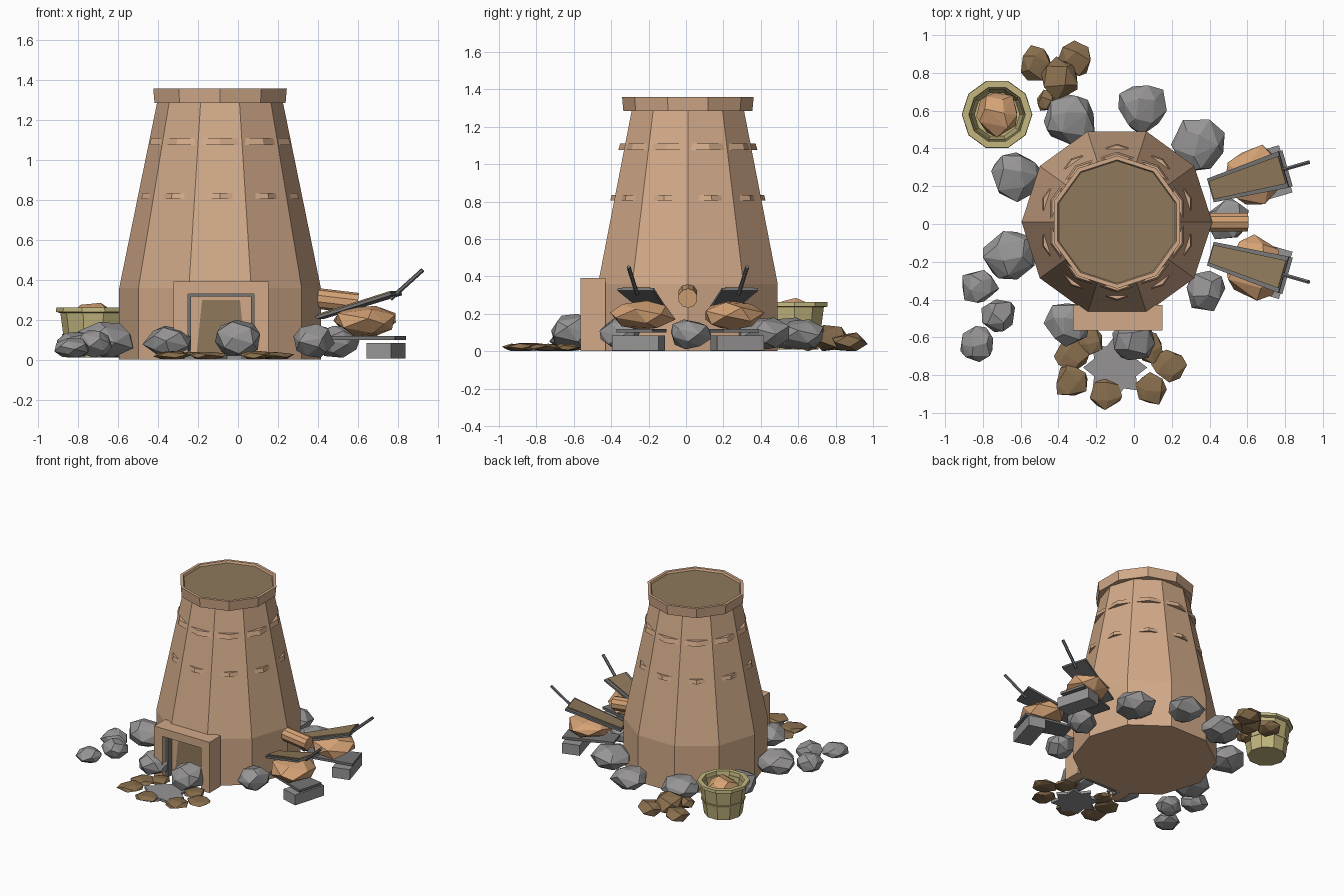
import bpy, bmesh, math, random
from mathutils import Vector, Matrix

random.seed(7)
cube = bpy.data.objects.get("Cube")
if cube:
    bpy.data.objects.remove(cube, do_unlink=True)


def material(name, *rgb):
    lin = [(c / 255 / 12.92) if c < 11 else ((c / 255 + 0.055) / 1.055) ** 2.4 for c in rgb]
    m = bpy.data.materials.new(name)
    m.use_nodes = True
    m.diffuse_color = (*lin, 1)
    m.node_tree.nodes["Principled BSDF"].inputs["Base Color"].default_value = (*lin, 1)
    return m


CLAY = material("clay", 210, 170, 137)
ORANGE = material("orange_leather", 212, 162, 117)
WOOD = material("wood", 143, 121, 91)
MUD = material("brown_earth", 137, 110, 77)
STONE = material("grey_stone", 150, 148, 148)
IRON = material("dark_iron", 118, 117, 118)
STRAW = material("straw", 194, 182, 126)


def finish(name, bm, mat):
    bmesh.ops.recalc_face_normals(bm, faces=bm.faces)
    me = bpy.data.meshes.new(name)
    bm.to_mesh(me)
    bm.free()
    me.materials.append(mat)
    ob = bpy.data.objects.new(name, me)
    bpy.context.collection.objects.link(ob)
    return ob


def lathe(name, profile, center, mat, sides=10, turn=0.0, closed=False):
    """Revolve (radius, height) points; closed joins the last ring to the first."""
    bm = bmesh.new()
    rings = []
    for r, z in profile:
        angles = [turn + math.tau * i / sides for i in range(sides)]
        rings.append([bm.verts.new((center[0] + r * math.cos(a), center[1] + r * math.sin(a), z))
                      for a in angles])
    pairs = list(zip(rings, rings[1:])) + ([(rings[-1], rings[0])] if closed else [])
    for lo, hi in pairs:
        for i in range(sides):
            j = (i + 1) % sides
            bm.faces.new((lo[i], lo[j], hi[j], hi[i]))
    if not closed:
        bm.faces.new(rings[0])
        bm.faces.new(rings[-1])
    return finish(name, bm, mat)


def prism(name, outline, depth, mat, matrix=Matrix()):
    """Extrude an xy outline up by depth, then place it."""
    bm = bmesh.new()
    face = bm.faces.new([bm.verts.new((x, y, 0)) for x, y in outline])
    out = bmesh.ops.extrude_face_region(bm, geom=[face])
    bmesh.ops.translate(bm, vec=(0, 0, depth),
                        verts=[v for v in out["geom"] if isinstance(v, bmesh.types.BMVert)])
    bm.transform(matrix)
    return finish(name, bm, mat)


def box(name, lo, hi, mat, matrix=Matrix()):
    outline = [(lo[0], lo[1]), (hi[0], lo[1]), (hi[0], hi[1]), (lo[0], hi[1])]
    return prism(name, outline, hi[2] - lo[2], mat, matrix @ Matrix.Translation((0, 0, lo[2])))


def rod(name, a, b, radius, mat, sides=6):
    a, b = Vector(a), Vector(b)
    bm = bmesh.new()
    bmesh.ops.create_cone(bm, cap_ends=True, segments=sides, radius1=radius, radius2=radius,
                          depth=(b - a).length)
    rot = (b - a).to_track_quat("Z", "Y").to_matrix().to_4x4()
    bm.transform(Matrix.Translation((a + b) / 2) @ rot)
    return finish(name, bm, mat)


def rock(name, x, y, r, z0, z1, mat, points=20):
    """Faceted boulder: hull of jittered points on a ball, fitted to a size."""
    bm = bmesh.new()
    spin = random.uniform(0, math.tau)
    for i in range(points):
        h = 1 - 2 * (i + 0.5) / points
        a = spin + i * 2.4 + random.uniform(-0.25, 0.25)
        s = math.sqrt(1 - h * h) * random.uniform(0.86, 1.08)
        bm.verts.new((s * math.cos(a), s * math.sin(a), h))
    hull = bmesh.ops.convex_hull(bm, input=bm.verts)
    bmesh.ops.delete(bm, geom=[v for v in bm.verts if not v.link_faces], context="VERTS")
    top = 1 - 1 / points
    bm.transform(Matrix.Translation((x, y, (z0 + z1) / 2))
                 @ Matrix.Diagonal((r, r, (z1 - z0) / 2 / top, 1)))
    return finish(name, bm, mat)


# Tower, rim and raised bands
C = (-0.09, 0.01)
HALF = math.pi / 10
lathe("tower", [(0.505, 0), (0.505, 0.36), (0.315, 1.29)], C, CLAY)
lathe("tower_rim", [(0.345, 1.285), (0.352, 1.36), (0.33, 1.36), (0.3, 1.285)], C, CLAY,
      turn=HALF, closed=True)
lathe("tower_top_cover", [(0.33, 1.32), (0.33, 1.345)], C, WOOD, turn=HALF)
lathe("upper_band", [(0.372, 1.075), (0.362, 1.11), (0.3, 1.11), (0.3, 1.075)], C, CLAY,
      turn=HALF, closed=True)
lathe("lower_band", [(0.415, 0.805), (0.408, 0.835), (0.34, 0.835), (0.34, 0.805)], C, CLAY,
      turn=HALF, closed=True)

# Doorway: frame, metal lining and tapered door
DX = -0.085
for side, s in (("left", 1), ("right", -1)):
    x0, x1 = sorted((DX + s * 0.165, DX + s * 0.237))
    box(side + "_door_post", (x0, -0.565, 0), (x1, -0.43, 0.34), CLAY)
    x0, x1 = sorted((DX + s * 0.15, DX + s * 0.165))
    box(side + "_door_lining", (x0, -0.52, 0), (x1, -0.44, 0.33), IRON)
box("door_lintel", (DX - 0.237, -0.565, 0.33), (DX + 0.237, -0.43, 0.392), CLAY)
box("door_lining_top", (DX - 0.15, -0.52, 0.318), (DX + 0.15, -0.44, 0.33), IRON)
upright = Matrix.Translation((DX, 0, 0)) @ Matrix.Rotation(math.pi / 2, 4, "X")
for name, grow, y, mat in (("door_edge", 0.012, -0.465, IRON), ("door", 0, -0.473, WOOD)):
    w0, w1 = 0.125 + grow, 0.095 + grow
    prism(name, [(-w0, 0), (w0, 0), (w1, 0.3 + grow), (-w1, 0.3 + grow)], 0.02, mat,
          Matrix.Translation((0, y + 0.02, 0)) @ upright)

# Boulders around the base: x, y, radius, height
boulders = [
    (0.04, 0.62, .14, .17), (-0.34, 0.55, .145, .18), (-0.63, 0.26, .14, .18),
    (-0.66, -0.17, .15, .19), (-0.82, -0.33, .1, .14), (-0.72, -0.48, .095, .15),
    (-0.83, -0.63, .1, .11), (0.35, 0.42, .15, .18), (0.38, -0.35, .12, .18),
    (-0.35, -0.53, .125, .17), (0, -0.61, .13, .2), (0.5, 0.02, .12, .17)]
for x, y, r, h in boulders:
    rock("boulder", x, y, r, 0.01, h, STONE)

# Earth clods: a ring in front of the door and a heap behind
clods = [
    (-0.33, -0.69, .1, .04), (-0.33, -0.83, .1, .045), (-0.15, -0.9, .095, .04),
    (0.09, -0.87, .095, .045), (0.19, -0.75, .095, .04), (0.08, -0.65, .09, .04),
    (-0.23, -0.62, .08, .04),
    (-0.52, 0.85, .1, .09), (-0.31, 0.88, .1, .1), (-0.39, 0.77, .12, .14),
    (-0.46, 0.65, .06, .08)]
for x, y, r, h in clods:
    rock("earth_clod", x, y, r, 0, h, MUD, 14)
ash = [(0.17 - 0.05 * (i % 2)) for i in range(16)]
prism("ash_bed", [(-0.1 + r * math.cos(i * math.tau / 16), -0.76 + r * math.sin(i * math.tau / 16))
                  for i, r in enumerate(ash)], 0.02, STONE)

# Basket with a lump inside
B = (-0.725, 0.58)
lathe("basket", [(0.0, 0.01), (0.135, 0.01), (0.165, 0.235), (0.14, 0.235), (0.12, 0.06), (0.0, 0.06)],
      B, STRAW, closed=True)
lathe("basket_rim", [(0.17, 0.235), (0.187, 0.24), (0.185, 0.262), (0.15, 0.262), (0.145, 0.235)],
      B, STRAW, closed=True)
lathe("basket_hoop", [(0.152, 0.11), (0.158, 0.13), (0.13, 0.13), (0.13, 0.11)], B, STRAW, closed=True)
rock("basket_lump", B[0], B[1], 0.125, 0.1, 0.285, ORANGE)

# Air pipe between the bellows
rod("air_pipe", (0.33, 0.01, 0.315), (0.6, 0.01, 0.283), 0.052, ORANGE, 10)

# Pair of bellows; local x points away from the tower
for side, s in (("left", 1), ("right", -1)):
    place = Matrix.Translation((0.64, 0.01 + s * 0.235, 0)) @ Matrix.Rotation(s * 0.28, 4, "Z")
    tilt = place @ Matrix.Translation((-0.03, 0, 0.266)) @ Matrix.Rotation(-0.29, 4, "Y")
    box(side + "_bellows_block", (0.04, -0.13, 0.005), (0.17, 0.13, 0.085), STONE, place)
    low = [(-0.19, -0.07), (0.18, -0.1), (0.18, 0.1), (-0.19, 0.07)]
    prism(side + "_bellows_base", low, 0.018, IRON, place @ Matrix.Translation((0, 0, 0.1)))
    bag = rock(side + "_bellows_bag", 0, 0, 0.17, 0.115, 0.27, ORANGE, 18)
    bag.data.transform(place)
    top = [(-0.22, -0.065), (0.2, -0.1), (0.2, 0.1), (-0.22, 0.065)]
    prism(side + "_bellows_board", top, 0.016, IRON, tilt)
    prism(side + "_bellows_panel", [(x * 0.97, y * 0.76) for x, y in top], 0.009, WOOD,
          tilt @ Matrix.Translation((0, 0, 0.015)))
    rod(side + "_bellows_handle", place @ Vector((0.13, 0, 0.305)),
        place @ Vector((0.297, 0, 0.45)), 0.011, IRON)
